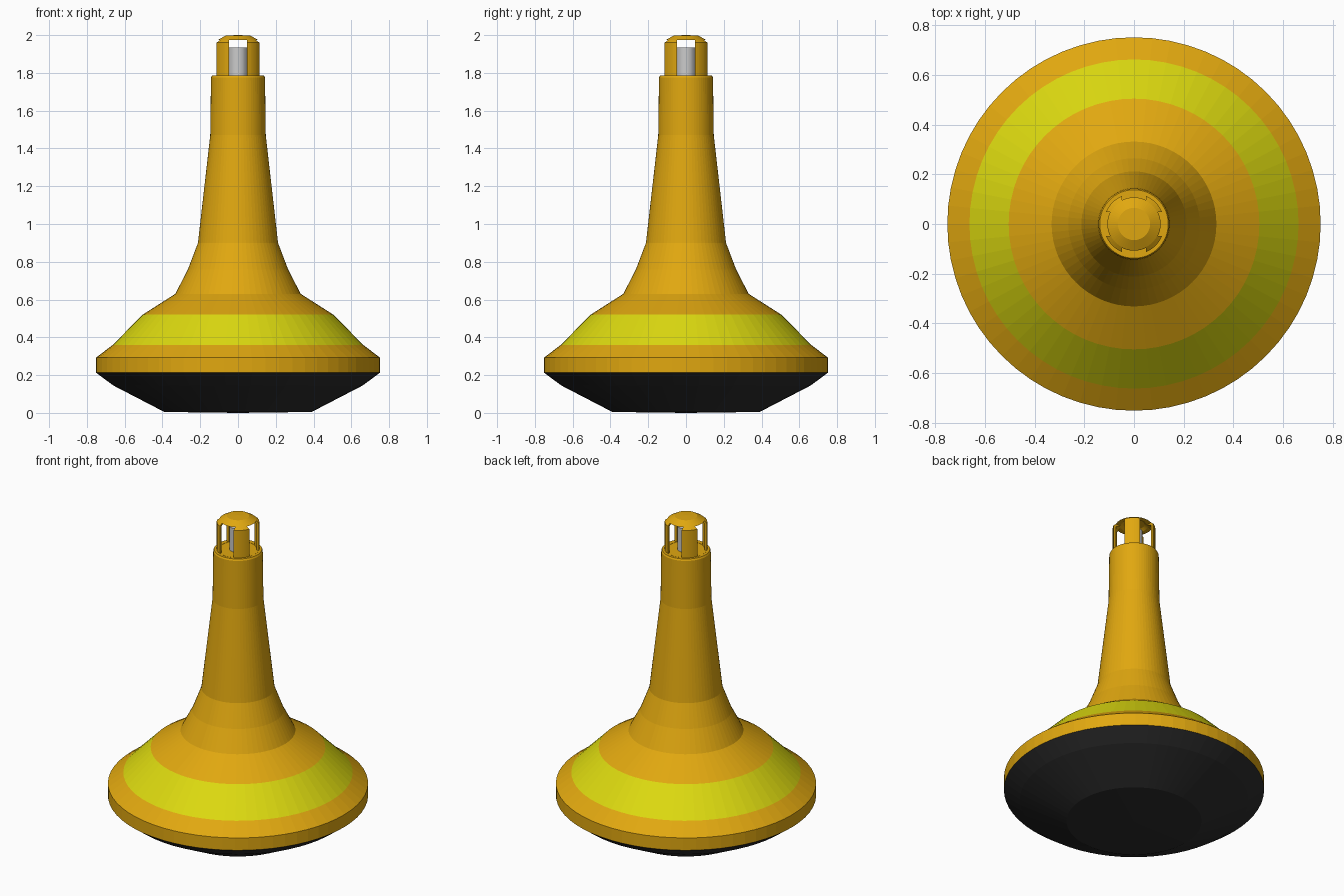
import bpy, bmesh, math

if "Cube" in bpy.data.objects:
    bpy.data.objects.remove(bpy.data.objects["Cube"])

SIDES = 64


def material(name, rgb):
    m = bpy.data.materials.new(name)
    m.diffuse_color = (*rgb, 1)
    m.use_nodes = True
    m.node_tree.nodes["Principled BSDF"].inputs["Base Color"].default_value = m.diffuse_color
    return m


orange = material("orange_paint", (0.75, 0.39, 0.005))
yellow = material("yellow_band", (0.72, 0.70, 0.005))
black = material("black_hull", (0.025, 0.025, 0.025))


def lathe(name, profile, mat=None, closed=False):
    """Revolve an (r, z) profile round z; points on the axis become poles."""
    bm = bmesh.new()
    rings = []
    for r, z in profile:
        if r == 0:
            rings.append([bm.verts.new((0, 0, z))] * SIDES)
        else:
            rings.append([bm.verts.new((r * math.cos(a), r * math.sin(a), z))
                          for a in (math.tau * i / SIDES for i in range(SIDES))])
    pairs = list(zip(rings, rings[1:]))
    if closed:
        pairs.append((rings[-1], rings[0]))
    for lo, hi in pairs:
        for i in range(SIDES):
            j = (i + 1) % SIDES
            corners = list(dict.fromkeys((lo[i], lo[j], hi[j], hi[i])))
            if len(corners) > 2:
                bm.faces.new(corners)
    bmesh.ops.recalc_face_normals(bm, faces=bm.faces)
    me = bpy.data.meshes.new(name)
    bm.to_mesh(me)
    bm.free()
    ob = bpy.data.objects.new(name, me)
    bpy.context.collection.objects.link(ob)
    if mat:
        me.materials.append(mat)
    return ob


# Buoy body in one watertight turning, coloured by height
body = lathe("buoy_body", [
    (0, 0), (0.39, 0.005), (0.66, 0.145), (0.752, 0.213),
    (0.752, 0.292), (0.663, 0.36), (0.505, 0.52), (0.332, 0.63),
    (0.265, 0.76), (0.212, 0.90), (0.147, 1.47), (0.143, 1.775),
    (0.138, 1.785), (0, 1.785)], orange)
body.data.materials.append(yellow)
body.data.materials.append(black)
for p in body.data.polygons:
    z = p.center.z
    p.material_index = 2 if z < 0.2 else 1 if 0.4 < z < 0.48 else 0

# Lantern cage: thin domed shell with four windows
cage = lathe("lantern_cage", [
    (0.123, 1.78), (0.123, 1.96), (0.105, 1.975), (0.065, 1.998), (0, 2.0),
    (0, 1.986), (0.06, 1.984), (0.108, 1.955), (0.108, 1.78)], orange,
    closed=True)

# Crossed window cutters
for i in range(2):
    bpy.ops.mesh.primitive_cube_add(size=1, location=(0, 0, 1.8795))
    cutter = bpy.context.object
    cutter.name = f"window_cutter_{i + 1}"
    cutter.scale = (0.096, 0.4, 0.187)
    cutter.rotation_euler.z = i * math.pi / 2
    cutter.hide_render = True
    cutter.hide_viewport = True
    cut = cage.modifiers.new("windows", 'BOOLEAN')
    cut.operation = 'DIFFERENCE'
    cut.solver = 'EXACT'
    cut.object = cutter

# Grey lamp inside the cage
lathe("lamp", [(0, 1.78), (0.05, 1.78), (0.05, 1.935), (0, 1.935)])
